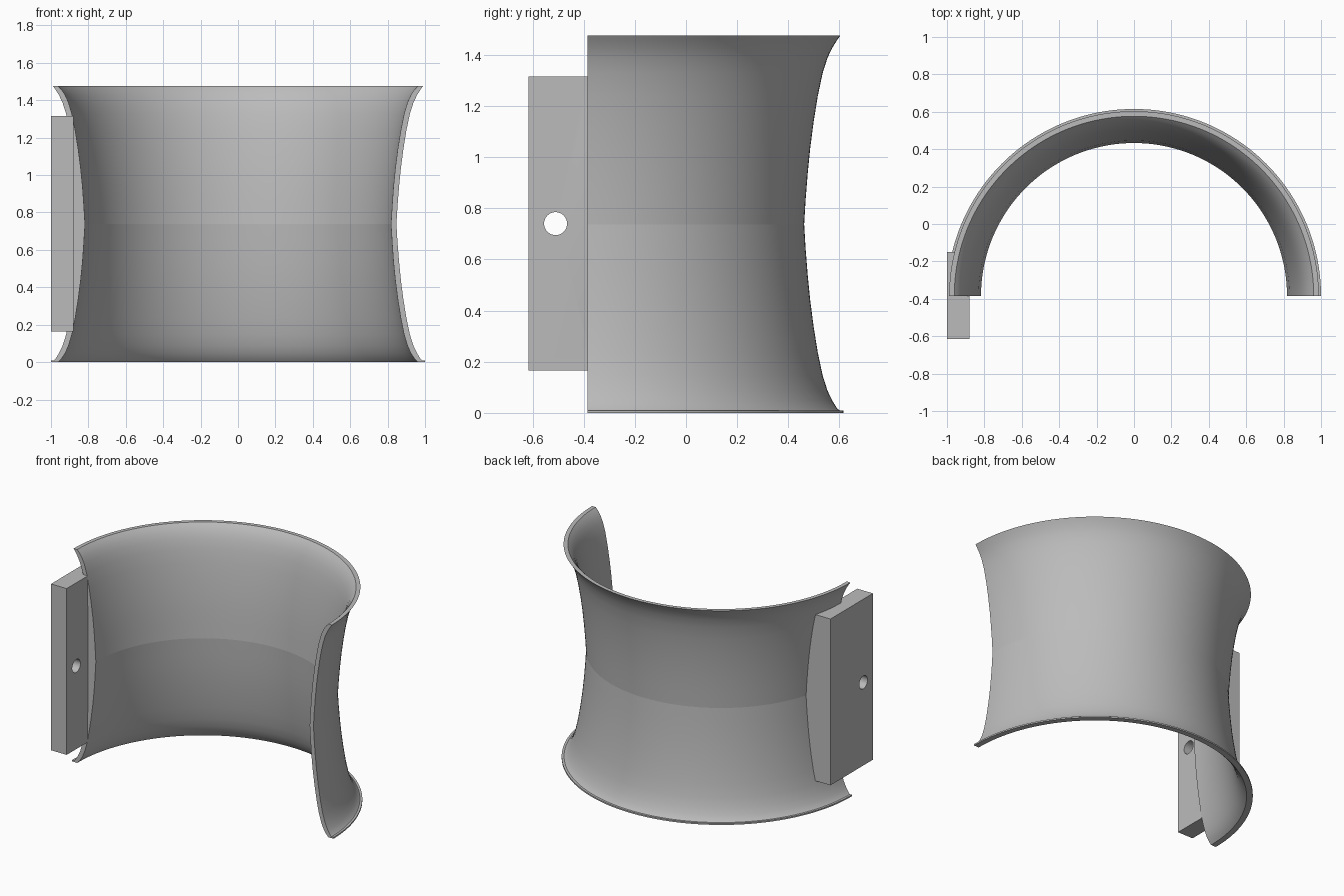
import bpy, bmesh, math
from mathutils import Matrix

if "Cube" in bpy.data.objects:
    bpy.data.objects.remove(bpy.data.objects["Cube"])

AXIS_Y = -0.385          # centre line of the half round shell
HEIGHT = 1.475
MID = HEIGHT / 2
STEPS = 96

grey = bpy.data.materials.new("plain grey")
grey.use_nodes = True
grey.diffuse_color = (0.5, 0.5, 0.5, 1)
grey.node_tree.nodes["Principled BSDF"].inputs["Base Color"].default_value = (0.5, 0.5, 0.5, 1)


def finish(bm, name):
    bmesh.ops.recalc_face_normals(bm, faces=bm.faces)
    mesh = bpy.data.meshes.new(name)
    bm.to_mesh(mesh)
    bm.free()
    mesh.materials.append(grey)
    obj = bpy.data.objects.new(name, mesh)
    bpy.context.collection.objects.link(obj)
    return obj


def half_sweep(name, profile):
    """Sweep a closed (radius, z) profile through half a turn and cap the ends."""
    bm = bmesh.new()
    rings = []
    for i in range(STEPS + 1):
        a = math.pi * i / STEPS
        rings.append([bm.verts.new((r * math.cos(a), AXIS_Y + r * math.sin(a), z))
                      for r, z in profile])
    n = len(profile)
    for a, b in zip(rings, rings[1:]):
        for j in range(n):
            k = (j + 1) % n
            bm.faces.new((a[j], a[k], b[k], b[j]))
    bm.faces.new(rings[0])
    bm.faces.new(rings[-1])
    return finish(bm, name)


def activate(obj):
    bpy.ops.object.select_all(action='DESELECT')
    obj.select_set(True)
    bpy.context.view_layer.objects.active = obj


def mirrored(half):
    """Mirror (height above the middle, radius) pairs into a bottom-to-top line."""
    low = [(r, MID - d) for d, r in reversed(half[1:])]
    return low + [(r, MID + d) for d, r in half]


# Flared wall, given from the waist to the rim
outer = mirrored([(0, .847), (.1, .853), (.2, .861), (.3, .871), (.4, .884), (.5, .900),
                  (.59, .919), (.65, .938), (.69, .957), (.72, .976), (MID, .988)])
inner = mirrored([(0, .818), (.1, .824), (.2, .831), (.3, .841), (.4, .854), (.5, .870),
                  (.59, .888), (.65, .906), (.69, .924), (.72, .944), (MID, .961)])

# Shell with a thin foot lip
lip = [(1.0, 0), (1.0, .01), (.985, .01)]
shell = half_sweep("flared_shell", lip + outer[1:] + inner[::-1])
activate(shell)
bpy.ops.object.shade_smooth_by_angle(angle=math.radians(35))
for e in shell.data.edges:           # crease around the waist
    if all(abs(shell.data.vertices[v].co.z - MID) < 1e-4 for v in e.vertices):
        e.use_edge_sharp = True

# Mounting block, a stepped outline raised to a prism
outline = [(-1, -.615), (-.88, -.615), (-.88, -.384), (-.7, -.384), (-.7, -.15), (-1, -.15)]
bm = bmesh.new()
base = bm.faces.new([bm.verts.new((x, y, .165)) for x, y in outline])
top = bmesh.ops.extrude_face_region(bm, geom=[base])
bmesh.ops.translate(bm, vec=(0, 0, 1.15),
                    verts=[v for v in top["geom"] if isinstance(v, bmesh.types.BMVert)])
block = finish(bm, "mounting_block")

# Cutters: the inside of the shell and the bolt hole
middle = [((a[0] + b[0]) / 2, a[1]) for a, b in zip(outer, inner)]
core = half_sweep("core_cutter", [(.3, 0)] + middle + [(.3, HEIGHT)])
bm = bmesh.new()
bmesh.ops.create_cone(bm, cap_ends=True, segments=32, radius1=.045, radius2=.045, depth=.6,
                      matrix=Matrix.Translation((-.95, -.51, .74)) @ Matrix.Rotation(math.pi / 2, 4, 'Y'))
drill = finish(bm, "hole_cutter")

activate(block)
for cutter in (core, drill):
    cutter.hide_render = True
    mod = block.modifiers.new("cut", 'BOOLEAN')
    mod.operation = 'DIFFERENCE'
    mod.solver = 'EXACT'
    mod.object = cutter
    bpy.ops.object.modifier_apply(modifier=mod.name)
    bpy.data.objects.remove(cutter)
bpy.ops.object.shade_smooth_by_angle(angle=math.radians(30))
